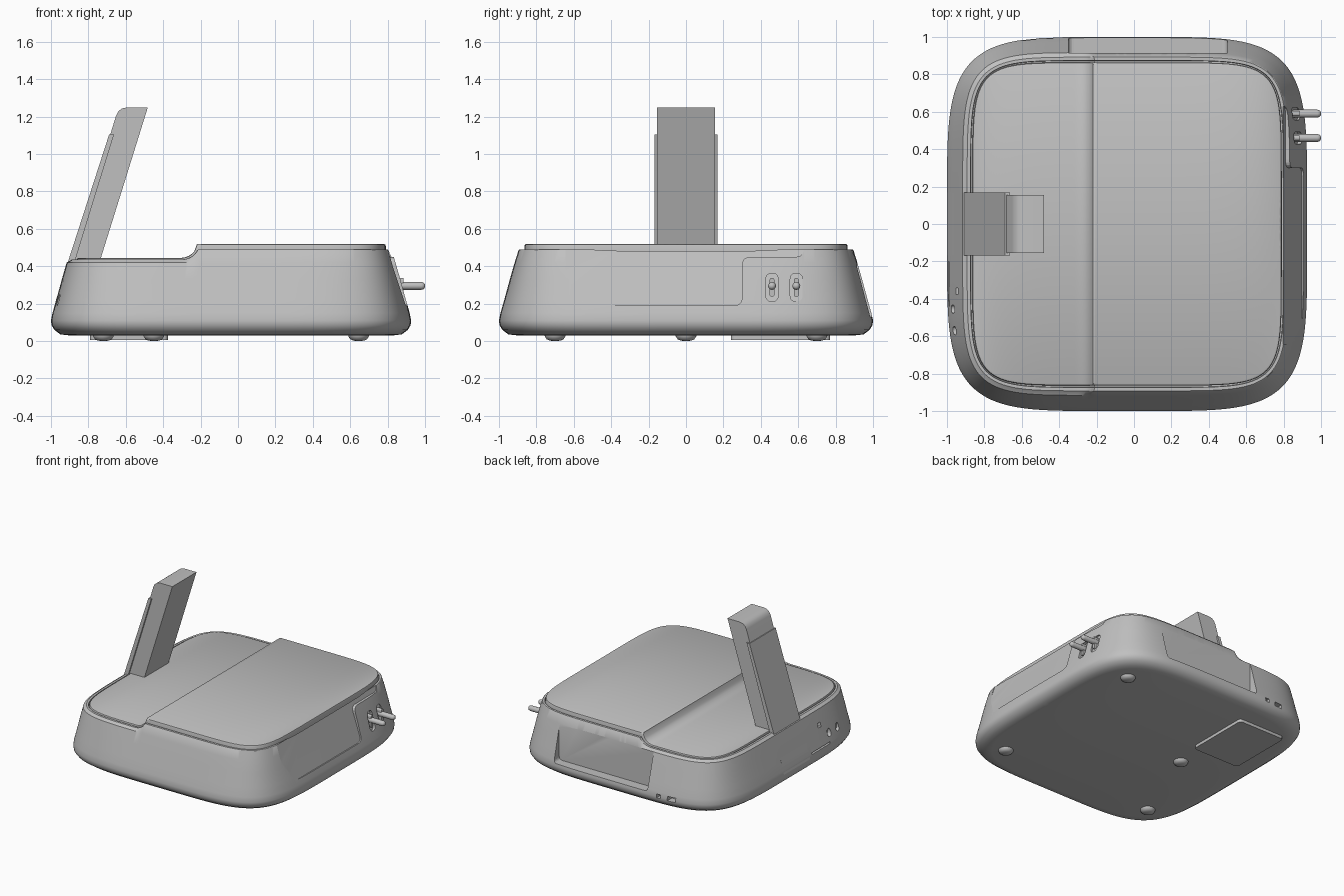
import bpy, bmesh, math
from mathutils import Vector

old = bpy.data.objects.get("Cube")
if old:
    bpy.data.objects.remove(old, do_unlink=True)

grey = bpy.data.materials.new("light grey")
grey.use_nodes = True
COLOUR = (0.53, 0.53, 0.53, 1)
grey.diffuse_color = COLOUR
grey.node_tree.nodes["Principled BSDF"].inputs["Base Color"].default_value = COLOUR


def finish(name, bm, smooth=True):
    bmesh.ops.recalc_face_normals(bm, faces=bm.faces)
    mesh = bpy.data.meshes.new(name)
    bm.to_mesh(mesh)
    bm.free()
    mesh.materials.append(grey)
    obj = bpy.data.objects.new(name, mesh)
    bpy.context.collection.objects.link(obj)
    if smooth:
        shade(obj)
    return obj


def shade(obj):
    bpy.ops.object.select_all(action='DESELECT')
    obj.select_set(True)
    bpy.context.view_layer.objects.active = obj
    bpy.ops.object.shade_smooth_by_angle(angle=math.radians(32))


def step(x):
    """0 on the high deck, 1 on the low deck, with a concave fillet between."""
    t = min(max((-0.22 - x) / 0.09, 0), 1)
    return math.sqrt(1 - (1 - t) ** 2)


def shell(name, rings, drop, count=400):
    """Loft of rounded squares; each ring is (inset, z, squareness)."""
    bm = bmesh.new()
    loops = []
    for inset, z, n in rings:
        loop = []
        for i in range(count):
            a = 2 * math.pi * i / count
            c, s = math.cos(a), math.sin(a)
            r = (abs(c) ** n + abs(s) ** n) ** (-1 / n)
            x = -0.037 + (0.963 - inset) * r * c
            y = (1 - inset) * r * s
            loop.append(bm.verts.new((x, y, z - (drop * step(x) if z > 0.43 else 0))))
        loops.append(loop)
    for a, b in zip(loops, loops[1:]):
        for i in range(count):
            j = (i + 1) % count
            bm.faces.new((a[i], a[j], b[j], b[i]))
    # caps made of strips running across the body
    for loop in (loops[0], loops[-1]):
        for i in range(count // 2):
            quad = [loop[i], loop[i + 1], loop[count - i - 1], loop[-i]]
            bm.faces.new(list(dict.fromkeys(quad)))
    return finish(name, bm)


def rounded(pts, radius, steps=5):
    """Round every corner of a 2D polygon."""
    out = []
    for i, p in enumerate(pts):
        p = Vector(p)
        ends = []
        for q in (Vector(pts[i - 1]), Vector(pts[(i + 1) % len(pts)])):
            d = q - p
            ends.append(p + d * min(radius / d.length, 0.49))
        for k in range(steps + 1):
            t = k / steps
            out.append(ends[0] * (1 - t) ** 2 + p * 2 * t * (1 - t) + ends[1] * t * t)
    return out


def rect(u, v, w, h):
    return [(u - w / 2, v - h / 2), (u + w / 2, v - h / 2),
            (u + w / 2, v + h / 2), (u - w / 2, v + h / 2)]


def prism(name, pts, near, far, smooth=True):
    """Join two copies of a 2D outline placed in space by near and far."""
    bm = bmesh.new()
    a = [bm.verts.new(near(*p)) for p in pts]
    b = [bm.verts.new(far(*p)) for p in pts]
    bm.faces.new(a)
    bm.faces.new(b)
    for i in range(len(pts)):
        bm.faces.new((a[i - 1], a[i], b[i], b[i - 1]))
    return finish(name, bm, smooth)


def carve(obj, cutter):
    mod = obj.modifiers.new("cut", 'BOOLEAN')
    mod.operation = 'DIFFERENCE'
    mod.solver = 'EXACT'
    mod.object = cutter
    bpy.context.view_layer.objects.active = obj
    bpy.ops.object.modifier_apply(modifier=mod.name)
    bpy.data.objects.remove(cutter, do_unlink=True)


# Main body with sloped walls, and the stepped deck set in a groove
body = shell("body", [(0.1, 0.03, 4.8), (0.05, 0.036, 4.8), (0.018, 0.06, 4.8),
                      (0.003, 0.085, 4.8), (0, 0.11, 4.8), (0.008, 0.15, 4.9),
                      (0.028, 0.22, 5.1), (0.058, 0.33, 5.5), (0.084, 0.42, 5.9),
                      (0.105, 0.487, 6.2), (0.108, 0.49, 6.2), (0.126, 0.49, 6.6),
                      (0.128, 0.47, 6.6)], 0.055)
shell("deck", [(0.136, 0.45, 7), (0.136, 0.508, 7), (0.139, 0.516, 7),
               (0.147, 0.52, 7)], 0.075)

# Recessed panel in the left wall, running up to the deck
SLOPE = 0.335
panel = rounded([(-0.645, 0.6), (-0.645, 0.19), (0.3, 0.19),
                 (0.3, 0.45), (0.63, 0.45), (0.63, 0.6)], 0.045)
carve(body, prism("panel_cutter", panel,
                  lambda y, z: (0.897 - SLOPE * (z - 0.19), y, z),
                  lambda y, z: (1.2, y, z), False))

# Deep pocket and two small ports in the back wall
for outline, depth in ((rounded(rect(0.075, 0.29, 0.85, 0.32), 0.03), 0.915),
                       (rect(-0.45, 0.115, 0.035, 0.03), 0.95),
                       (rect(-0.56, 0.115, 0.07, 0.035), 0.93)):
    carve(body, prism("back_cutter", outline, lambda x, z: (x, depth, z),
                      lambda x, z: (x, 1.2, z), False))

# Small openings in the right wall
for outline, depth in ((rounded(rect(-0.455, 0.22, 0.045, 0.06), 0.03), -0.94),
                       (rounded(rect(-0.57, 0.22, 0.045, 0.06), 0.03), -0.94),
                       (rect(-0.36, 0.31, 0.035, 0.035), -0.92),
                       (rect(-0.32, 0.15, 0.24, 0.012), -0.97)):
    carve(body, prism("right_cutter", outline, lambda y, z: (depth, y, z),
                      lambda y, z: (-1.2, y, z), False))

# Slots with round-ended prongs in the left wall
PRONGS = (0.46, 0.59)
for y0 in PRONGS:
    slot = rounded(rect(y0, 0.287, 0.066, 0.15), 0.033)
    carve(body, prism("slot_cutter", slot,
                      lambda y, z: (0.855 - 0.3 * (z - 0.287), y, z),
                      lambda y, z: (1.2, y, z), False))
shade(body)


def spin(name, profile, place, segments=24):
    """Revolve (radius, height) points and place them with a function."""
    bm = bmesh.new()
    loops = []
    for r, h in profile:
        loops.append([bm.verts.new(place(r * math.cos(2 * math.pi * i / segments),
                                         r * math.sin(2 * math.pi * i / segments), h))
                      for i in range(segments)])
    for a, b in zip(loops, loops[1:]):
        for i in range(segments):
            bm.faces.new((a[i - 1], a[i], b[i], b[i - 1]))
    bm.faces.new(loops[0])
    bm.faces.new(loops[-1])
    return finish(name, bm)


for k, y0 in enumerate(PRONGS):
    spin("prong_%d" % (k + 1),
         [(0.021, 0.82), (0.021, 0.98), (0.018, 0.991), (0.011, 0.998), (0.003, 1.0)],
         lambda u, v, h: (h, y0 + u, 0.295 + v))
    post = rounded(rect(y0, 0.287, 0.026, 0.1), 0.013)
    prism("prong_post_%d" % (k + 1), post, lambda y, z: (0.83, y, z),
          lambda y, z: (0.885, y, z))

# Feet and the hatch underneath
for k, (x0, y0) in enumerate(((0.645, 0.7), (0.645, -0.7), (-0.72, -0.7), (-0.45, 0))):
    spin("foot_%d" % (k + 1),
         [(0.057, 0.04), (0.055, 0.025), (0.045, 0.01), (0.03, 0.003), (0.008, 0)],
         lambda u, v, h: (x0 + u, y0 + v, h))
hatch = rounded(rect(-0.583, 0.505, 0.415, 0.53), 0.03)
prism("hatch", hatch, lambda x, y: (x, y, 0.006), lambda x, y: (x, y, 0.04))

# Leaning arm and the wider plate along its back
arm = [(-0.9, 0.4), (-0.652, 1.205), (-0.64, 1.228), (-0.62, 1.244), (-0.59, 1.25),
       (-0.482, 1.25), (-0.747, 0.4)]
prism("arm", arm, lambda x, z: (x, -0.155, z), lambda x, z: (x, 0.155, z))
plate = [(-0.999, 0.12), (-0.973, 0.22), (-0.904, 0.44), (-0.689, 1.105),
         (-0.663, 1.105), (-0.868, 0.44), (-0.94, 0.12)]
prism("arm_back_plate", plate, lambda x, z: (x, -0.168, z), lambda x, z: (x, 0.168, z))
